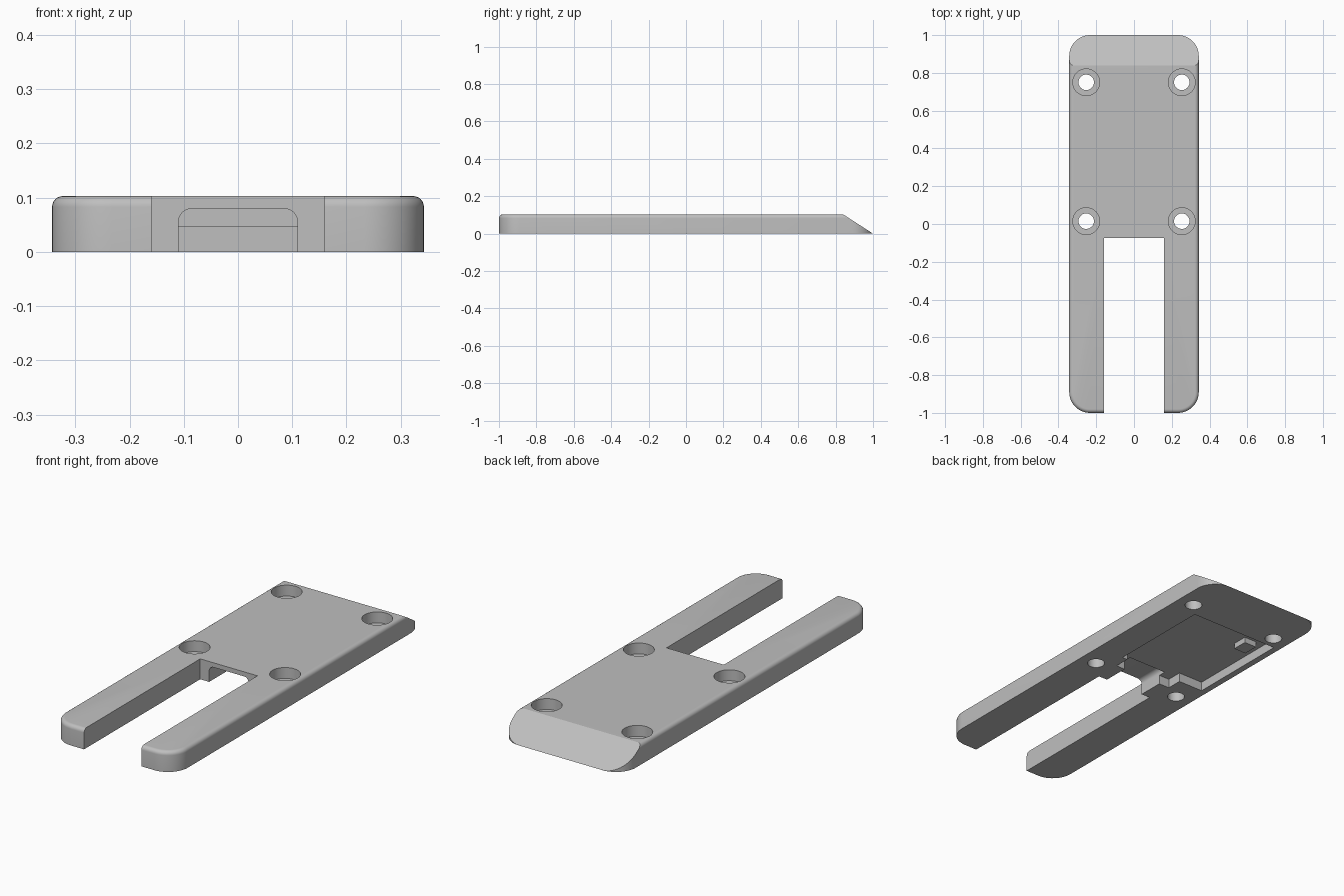
import bpy, bmesh, math

if "Cube" in bpy.data.objects:
    bpy.data.objects.remove(bpy.data.objects["Cube"])

W, H, R, F = 0.343, 0.103, 0.11, 0.02   # half width, height, corner radius, top fillet

grey = bpy.data.materials.new("mid_grey")
grey.diffuse_color = (0.52, 0.52, 0.52, 1)
grey.use_nodes = True
grey.node_tree.nodes["Principled BSDF"].inputs["Base Color"].default_value = grey.diffuse_color


def make(name, bm):
    bmesh.ops.recalc_face_normals(bm, faces=bm.faces)
    me = bpy.data.meshes.new(name)
    bm.to_mesh(me)
    bm.free()
    me.materials.append(grey)
    ob = bpy.data.objects.new(name, me)
    bpy.context.collection.objects.link(ob)
    return ob


def loft(name, rings):
    """Closed solid through rings of equal point count."""
    bm = bmesh.new()
    vs = [[bm.verts.new(p) for p in ring] for ring in rings]
    n = len(vs[0])
    for a, b in zip(vs, vs[1:]):
        for i in range(n):
            j = (i + 1) % n
            bm.faces.new((a[i], a[j], b[j], b[i]))
    bm.faces.new(vs[0][::-1])
    bm.faces.new(vs[-1])
    return make(name, bm)


def box(name, x0, x1, y0, y1, z0, z1):
    plan = [(x0, y0), (x1, y0), (x1, y1), (x0, y1)]
    return loft(name, [[(x, y, z) for x, y in plan] for z in (z0, z1)])


def cylinder(name, x, y, r, z0, z1, n=40):
    ang = [2 * math.pi * i / n for i in range(n)]
    return loft(name, [[(x + r * math.cos(a), y + r * math.sin(a), z) for a in ang]
                       for z in (z0, z1)])


def rounded_plan(inset, z, seg=12):
    r, pts = R - inset, []
    for q, (sx, sy) in enumerate([(1, 1), (-1, 1), (-1, -1), (1, -1)]):
        for i in range(seg + 1):
            a = math.pi / 2 * (q + i / seg)
            pts.append((sx * (W - R) + r * math.cos(a), sy * (1 - R) + r * math.sin(a), z))
    return pts


# Plate with rounded corners and a filleted top rim
rings = [rounded_plan(0, 0)]
for i in range(7):
    a = math.pi / 2 * i / 6
    rings.append(rounded_plan(F * (1 - math.cos(a)), H - F + F * math.sin(a)))
body = loft("forked_plate", rings)

cutters = []

# Fork slot
cutters.append(box("slot_cutter", -0.16, 0.16, -1.2, -0.073, -0.1, 0.3))

# Sloped back end
slope = [(0.84, H), (1.0, 0.0), (1.16, -H), (1.3, -H), (1.3, 0.2), (0.84, 0.2)]
cutters.append(loft("slope_cutter", [[(x, y, z) for y, z in slope] for x in (-0.5, 0.5)]))

# Counterbored screw holes
for x in (-0.253, 0.253):
    for y in (0.015, 0.75):
        cutters.append(cylinder("bore_cutter", x, y, 0.071, H - 0.055, 0.2))
        cutters.append(cylinder("hole_cutter", x, y, 0.041, -0.1, 0.19))

# Underside pocket and its wider neck
cutters.append(box("pocket_cutter", -0.31, 0.19, 0.14, 0.685, -0.1, 0.047))
cutters.append(box("neck_cutter", -0.17, 0.16, 0.06, 0.2, -0.09, 0.0471))

# Passage with rounded roof, from slot to neck
arch = [(-0.11, -0.08), (0.11, -0.08)]
for q in (0, 1):
    for i in range(9):
        a = math.pi / 2 * (q + i / 8)
        arch.append(((0.085 if q == 0 else -0.085) + 0.025 * math.cos(a),
                     0.055 + 0.025 * math.sin(a)))
cutters.append(loft("passage_cutter", [[(x, y, z) for x, z in arch] for y in (-0.2, 0.10)]))

# Apply the cuts
for c in cutters:
    c.hide_render = True
    m = body.modifiers.new("cut", 'BOOLEAN')
    m.operation, m.solver, m.object = 'DIFFERENCE', 'EXACT', c
deps = bpy.context.evaluated_depsgraph_get()
cut_mesh = bpy.data.meshes.new_from_object(body.evaluated_get(deps))
body.modifiers.clear()
body.data = cut_mesh
for c in cutters:
    bpy.data.objects.remove(c)

# Small block on the pocket ceiling
box("pocket_block", -0.26, -0.19, 0.53, 0.61, 0.018, 0.06)

# Smooth curved surfaces, keep hard edges
bpy.ops.object.select_all(action='DESELECT')
body.select_set(True)
bpy.context.view_layer.objects.active = body
bpy.ops.object.shade_smooth_by_angle(angle=math.radians(30))
